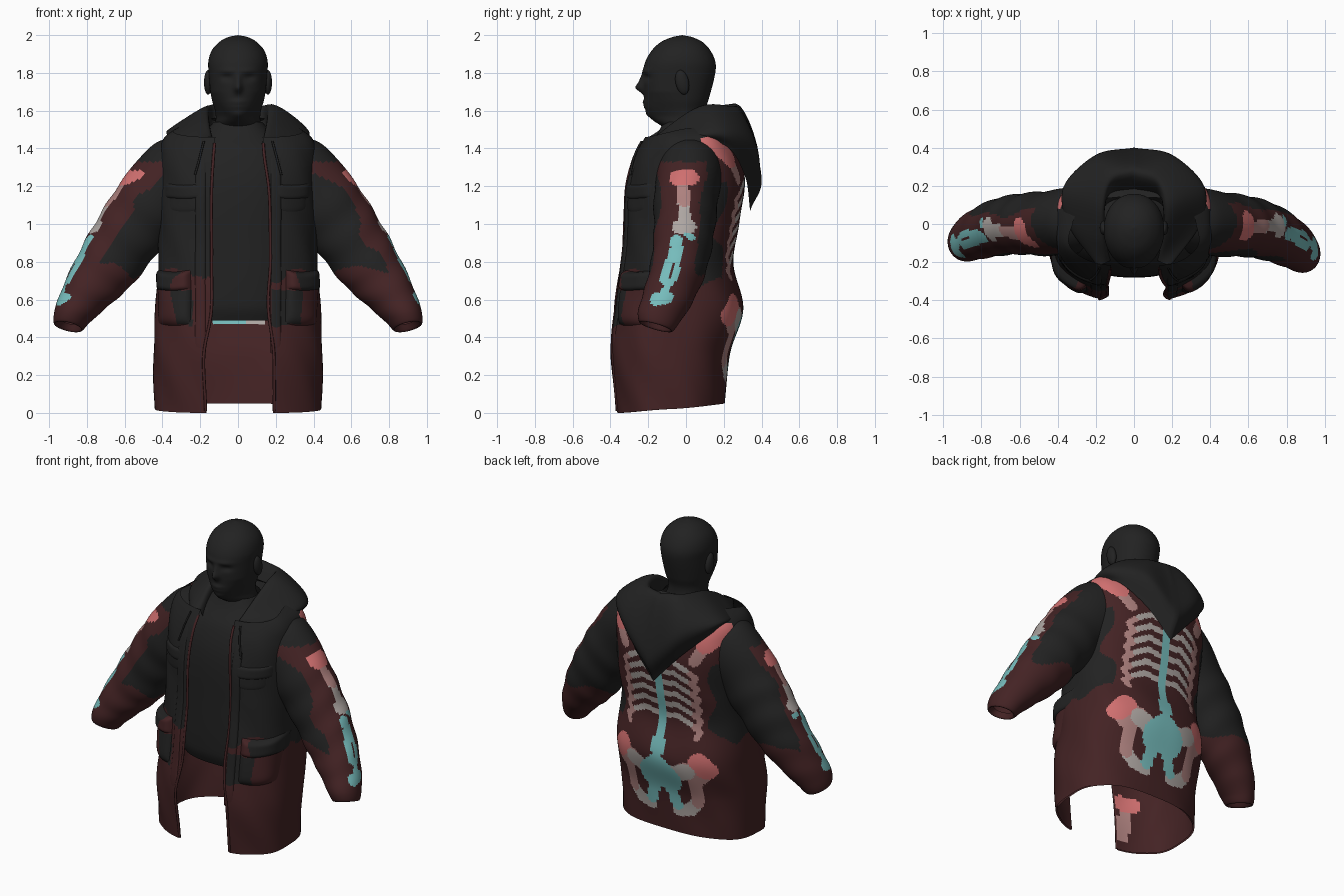
import bpy, bmesh, math
from mathutils import Vector

if "Cube" in bpy.data.objects:
    bpy.data.objects.remove(bpy.data.objects["Cube"])

COLOURS = {
    "black": (.016, .016, .016), "maroon": (.057, .0165, .0175), "pink": (.63, .16, .16),
    "rose": (.42, .22, .21), "bone": (.42, .38, .36), "teal": (.18, .5, .5),
}
MATS = {}
for key, rgb in COLOURS.items():
    m = bpy.data.materials.new(key)
    m.use_nodes = True
    m.diffuse_color = (*rgb, 1)
    bsdf = m.node_tree.nodes["Principled BSDF"]
    bsdf.inputs["Base Color"].default_value = (*rgb, 1)
    bsdf.inputs["Roughness"].default_value = .9
    MATS[key] = m

TAU = math.tau


def track(rows, k):
    """Smooth interpolation through rows whose first entry is the key."""
    i = max(0, min(len(rows) - 2, sum(r[0] <= k for r in rows) - 1))
    a, b = rows[i], rows[i + 1]
    p, q = rows[max(i - 1, 0)], rows[min(i + 2, len(rows) - 1)]
    h = b[0] - a[0]
    t = max(0, min(1, (k - a[0]) / h))
    out = []
    for j in range(1, len(a)):
        m0 = (b[j] - p[j]) / (b[0] - p[0]) * h
        m1 = (q[j] - a[j]) / (q[0] - a[0]) * h
        d = b[j] - a[j]
        out.append(a[j] + t * (m0 + t * (3 * d - 2 * m0 - m1 + t * (m0 + m1 - 2 * d))))
    return out


def grid(name, fn, nu, nv, rule, inward=False):
    """Sheet from fn(u, v); rule(centre, normal) names the colour of each face."""
    bm = bmesh.new()
    vs = [[bm.verts.new(fn(i / nu, j / nv)) for i in range(nu + 1)] for j in range(nv + 1)]
    for j in range(nv):
        for i in range(nu):
            bm.faces.new((vs[j][i], vs[j][i + 1], vs[j + 1][i + 1], vs[j + 1][i]))
    bmesh.ops.remove_doubles(bm, verts=bm.verts, dist=.0003)
    bmesh.ops.recalc_face_normals(bm, faces=bm.faces)
    if inward:
        bmesh.ops.reverse_faces(bm, faces=bm.faces)
    mesh = bpy.data.meshes.new(name)
    used = []
    for f in bm.faces:
        f.smooth = True
        c = rule(f.calc_center_median(), f.normal) if callable(rule) else rule
        if c not in used:
            used.append(c)
            mesh.materials.append(MATS[c])
        f.material_index = used.index(c)
    bm.to_mesh(mesh)
    bm.free()
    bpy.context.collection.objects.link(bpy.data.objects.new(name, mesh))


def oval(t, w, front, back, e):
    s, c = math.sin(t), math.cos(t)
    x = w * math.copysign(abs(s) ** e, s)
    y = (front + back) / 2 - (back - front) / 2 * math.copysign(abs(c) ** e, c)
    return x, y


def painted(bones, a, b):
    """Colour of the first bone stroke that covers the point (a, b)."""
    for colour, width, pts in bones:
        for (x0, y0), (x1, y1) in zip(pts, pts[1:]):
            dx, dy = x1 - x0, y1 - y0
            t = max(0, min(1, ((a - x0) * dx + (b - y0) * dy) / (dx * dx + dy * dy)))
            if math.hypot(a - x0 - t * dx, b - y0 - t * dy) < width:
                return colour
    return None


def wobble(a, b):
    return .025 * math.sin(19 * a + 2) + .02 * math.sin(31 * b + 9 * a)


# Coat: height, half width, front, back, right opening, left opening
COAT = [(0, .44, -.37, .2, .17, .19), (.3, .445, -.4, .23, .18, .19), (.55, .435, -.38, .3, .14, .16),
        (.8, .42, -.345, .25, .14, .17), (1, .42, -.33, .28, .14, .17), (1.2, .42, -.32, .31, .14, .16),
        (1.35, .42, -.28, .29, .13, .14), (1.46, .39, -.22, .24, .12, .13), (1.53, .28, -.18, .19, .11, .12),
        (1.57, .18, -.14, .14, .1, .1)]
E = .75


def angle(x, w):
    return math.asin(min(1, (abs(x) / w) ** (1 / E))) * (1 if x > 0 else -1)


def coat(t, z, scale=1):
    w, f, b, _, _ = track(COAT, z)
    x, y = oval(t, w, f, b, E)
    k = scale * (1 + .012 * math.sin(6 * t + 8 * z) * math.sin(9 * z + 2 * t))
    return Vector((x * k, y * k, z))


def coat_sheet(top, scale):
    def fn(u, v):
        hem = .025 * (1 - math.cos(u * TAU))
        neck = top - .055 * (1 + math.cos(u * TAU))
        z = hem + (neck - hem) * v
        w, _, _, right, left = track(COAT, z)
        t0, t1 = angle(left, w), TAU - angle(right, w)
        return coat(t0 + (t1 - t0) * u, z, scale)
    return fn


# Skeleton strokes on the back, given as |x|, z
BACK = [("teal", .03, [(0, 1.25), (0, .68)]), ("teal", .042, [(0, .66), (.01, .61)]),
        ("teal", .1, [(0, .47), (.05, .42)]), ("teal", .04, [(.04, .4), (.09, .24)]),
        ("bone", .055, [(.12, .47), (.19, .5)]), ("pink", .06, [(.27, .57), (.31, .52)]),
        ("rose", .065, [(.2, .5), (.26, .48)]), ("rose", .04, [(.24, .45), (.23, .28)]),
        ("bone", .04, [(.23, .28), (.18, .22), (.1, .2)]),
        ("pink", .055, [(.36, 1.41), (.31, 1.35)]), ("rose", .035, [(.31, 1.34), (.25, 1.24)])]
for i in range(6):
    z = 1.2 - .075 * i
    BACK.append(("bone", .018, [(.02, z), (.12, z + .015), (.2, z - .025)]))
    BACK.append(("rose", .018, [(.2, z - .025), (.26, z - .07), (.24, z - .11)]))


def low_front(x, z):
    """Dark blots inside the maroon lower front."""
    inner = .18 if x > 0 else .24
    blot = inner < abs(x) < .335 + wobble(z, x) / 2 and .47 + wobble(x, z) / 2 < z < .65
    return "black" if blot or z > .72 + wobble(x, z) else "maroon"


def coat_rule(c, n):
    if c.y > .08:
        bone = painted(BACK, abs(c.x), c.z)
        if bone:
            return bone
        side = .41 if c.z > 1.22 else .34
        if abs(c.x) < side + wobble(c.z, c.x) and c.z < 1.45:
            return "maroon"
    if c.y < -.2:
        return low_front(c.x, c.z)
    return "maroon" if c.z < .68 + wobble(c.x, c.y) else "black"


def lining_rule(c, n):
    if c.y > 0 and abs(c.x) < .14 and .47 < c.z < .56:
        return "teal" if c.x < .03 else "bone"
    if c.y < 0:
        patches = [("pink", .05, [(-.2, .34), (-.27, .33)]), ("rose", .04, [(-.23, .25), (-.21, .1)])]
        return painted(patches, c.x, c.z) or "maroon"
    return "maroon"


grid("coat_body", coat_sheet(1.57, 1), 210, 160, coat_rule)
grid("coat_lining", coat_sheet(1.1, .975), 90, 60, lining_rule, inward=True)

# Inner shirt
SHIRT = [(.49, .31, -.25, .15), (.56, .33, -.275, .17), (.9, .34, -.28, .19), (1.2, .34, -.27, .22),
         (1.38, .3, -.22, .2), (1.48, .18, -.15, .14), (1.54, .13, -.12, .12)]


def shirt(u, v):
    z = .49 + 1.05 * v
    return Vector((*oval(u * TAU, *track(SHIRT, z), .85), z))


grid("inner_shirt", shirt, 64, 40, "black")

# Head, with sculpted bumps: |x|, height, spread in x and z, depth
HEAD = [(1.4, .14, -.12, .12), (1.5, .128, -.11, .11), (1.55, .122, -.175, .1), (1.6, .128, -.21, .1),
        (1.66, .142, -.22, .12), (1.8, .155, -.226, .155), (1.86, .157, -.215, .155), (1.92, .138, -.18, .128),
        (1.965, .097, -.13, .085), (1.99, .05, -.07, .03), (2, 0, -.02, -.02)]
BUMPS = [(0, 1.72, .02, .026, .038), (0, 1.76, .015, .035, .018), (.06, 1.775, .03, .018, -.014),
         (.05, 1.81, .05, .014, .008), (0, 1.645, .04, .012, .011), (0, 1.62, .04, .01, .008),
         (0, 1.58, .035, .02, .01)]


def head(u, v):
    z = 1.4 + .6 * math.sin(v * math.pi / 2)
    x, y = oval(u * TAU, *track(HEAD, z), .95)
    if y < 0:
        x *= 1 - .3 * max(0, 1 - abs(z - 1.57) / .13) * min(1, -y / .15)
        for bx, bz, sx, sz, depth in BUMPS:
            y -= depth * math.exp(-((abs(x) - bx) / sx) ** 2 - ((z - bz) / sz) ** 2)
    return Vector((x, y, z))


grid("head", head, 96, 90, "black")


def ear(side):
    def fn(u, v):
        a, p = u * TAU, v * math.pi
        r = math.sin(p)
        return Vector((side * (.158 + .022 * r * math.cos(a)), -.02 + .036 * r * math.sin(a) - .01 * math.cos(p),
                       1.75 + .065 * math.cos(p)))
    return fn


# Sleeve: station, centre, radius across, radius front to back
SLEEVE = [(0, .2, .02, 1.4, .12, .13), (.1, .29, .02, 1.3, .2, .17), (.22, .44, 0, 1.13, .2, .17),
          (.4, .57, -.01, .96, .185, .16), (.6, .7, -.04, .77, .165, .15), (.8, .82, -.1, .6, .125, .13),
          (.92, .88, -.145, .505, .097, .11), (.97, .9, -.16, .455, .075, .085), (1, .885, -.155, .49, .055, .065)]
# Arm bones, given as y, z
ARM = [("pink", .04, [(-.05, 1.245), (.03, 1.245)]), ("rose", .033, [(-.02, 1.22), (-.01, 1.12)]),
       ("bone", .033, [(-.01, 1.12), (-.01, 1)]), ("bone", .035, [(-.04, .985), (.02, .985)]),
       ("teal", .018, [(.01, .94), (.03, .93)]),
       ("teal", .032, [(-.05, .91), (-.05, .86)]), ("teal", .018, [(-.03, .87), (-.06, .72), (-.12, .64)]),
       ("teal", .02, [(-.07, .86), (-.12, .7)]), ("teal", .033, [(-.16, .6), (-.1, .61)])]


def sleeve(side):
    swing = 0 if side > 0 else .07     # the right arm hangs further back
    turn = 0 if side > 0 else -.035    # and its print sits nearer the front

    def fn(u, v):
        x, y, z, r1, r2 = track(SLEEVE, v)
        bend = max(0, v - .6) / .4     # the forearm drops more steeply
        out = Vector((.8 + .25 * bend, 0, .6 - .4 * bend)).normalized()
        depth = Vector((0, 1, -.3 * bend))
        a = u * TAU
        k = 1 + .022 * math.sin(38 * v + 2 * math.sin(a)) * math.sin(v * math.pi)
        p = Vector((x, y + swing * v * v, z)) + out * r1 * k * math.cos(a) + depth * r2 * k * math.sin(a)
        p.x *= side
        return p

    def rule(c, n):
        facing = n.x * side * .8 + n.z * .6
        drop = max(0, min(1, (1.4 - c.z) / .93))
        y = c.y - swing * drop * drop - turn
        if facing > .3:
            bone = painted(ARM, y, c.z)
            if bone:
                return bone
        strip = facing > .2 and abs(y + .02 + .1 * drop * drop) < .115 + wobble(c.z, c.y) / 2 and c.z < 1.33
        return "maroon" if strip or c.z < .75 + wobble(c.x, c.y) else "black"
    return fn, rule


# Hood lying on the back: station, then inner, ridge, outer and lower edge points
HOOD = [(0, 0, .12, 1.45, 0, .29, 1.61, 0, .4, 1.26, 0, .34, 1.07),
        (.25, .13, .1, 1.45, .12, .24, 1.635, .2, .36, 1.43, .17, .31, 1.26),
        (.5, .16, .04, 1.45, .17, .1, 1.625, .36, .19, 1.5, .33, .2, 1.42),
        (.75, .14, -.08, 1.43, .17, -.06, 1.54, .34, 0, 1.48, .31, -.03, 1.42),
        (1, .12, -.19, 1.4, .14, -.2, 1.45, .19, -.22, 1.43, .19, -.21, 1.39)]


def hood(u, v):
    s = 2 * u - 1
    row = track(HOOD, abs(s))
    p = Vector(track([(i, *row[3 * i:3 * i + 3]) for i in range(4)], 3 * v))
    p.x *= 1 if s > 0 else -1
    p.z += .012 * math.sin(9 * s + 7 * v) * math.sin(v * math.pi)
    return p


grid("hood", hood, 72, 24, "black")


def patch(x0, x1, z0, z1, depth):
    """Padded panel on the coat front."""
    def fn(u, v):
        x, z = x0 + (x1 - x0) * u, z0 + (z1 - z0) * v
        z -= .012 * math.sin(u * math.pi)
        off = depth * (1 - (2 * u - 1) ** 6) * (1 - (2 * v - 1) ** 6) - .004
        return coat(angle(x, track(COAT, z)[0]), z) + Vector((off * x * 1.5, -off, 0))
    return fn


def tube(path, r):
    return lambda u, v: path(v) + Vector((r * math.cos(u * TAU), r * math.sin(u * TAU), 0))


def front_rule(c, n):
    return low_front(c.x, c.z)


def flap_rule(c, n):
    return "black" if abs(c.x) > .32 + wobble(c.z, c.x) else "maroon"


for side, word in ((1, "left"), (-1, "right")):
    grid(word + "_ear", ear(side), 20, 14, "black")
    grid(word + "_sleeve", sleeve(side)[0], 72, 120, sleeve(side)[1])
    grid(word + "_chest_pocket", patch(side * .2, side * .37, 1.07, 1.2, .008), 20, 16, "black")
    grid(word + "_chest_flap", patch(side * .18, side * .39, 1.14, 1.22, .014), 20, 12, "black")
    grid(word + "_hip_pocket", patch(side * .25, side * .425, .47, .74, .03), 28, 28, front_rule)
    grid(word + "_hip_flap", patch(side * .25, side * .43, .65, .76, .045), 24, 14, flap_rule)
    grid(word + "_placket", patch(side * .17, side * .23, .32, 1.4, .012), 10, 60, front_rule)

    def zip_path(v, side=side):
        z = .01 + 1.42 * v
        row = track(COAT, z)
        return coat(angle(row[4] if side > 0 else -row[3], row[0]), z)

    def cord_path(v, side=side):
        x, z = side * (.18 + .05 * v), 1.44 - .18 * v
        return coat(angle(x, track(COAT, z)[0]), z) + Vector((0, -.012, 0))

    grid(word + "_zip", tube(zip_path, .008), 8, 60, "maroon")
    grid(word + "_hood_cord", tube(cord_path, .006), 8, 16, "black")
